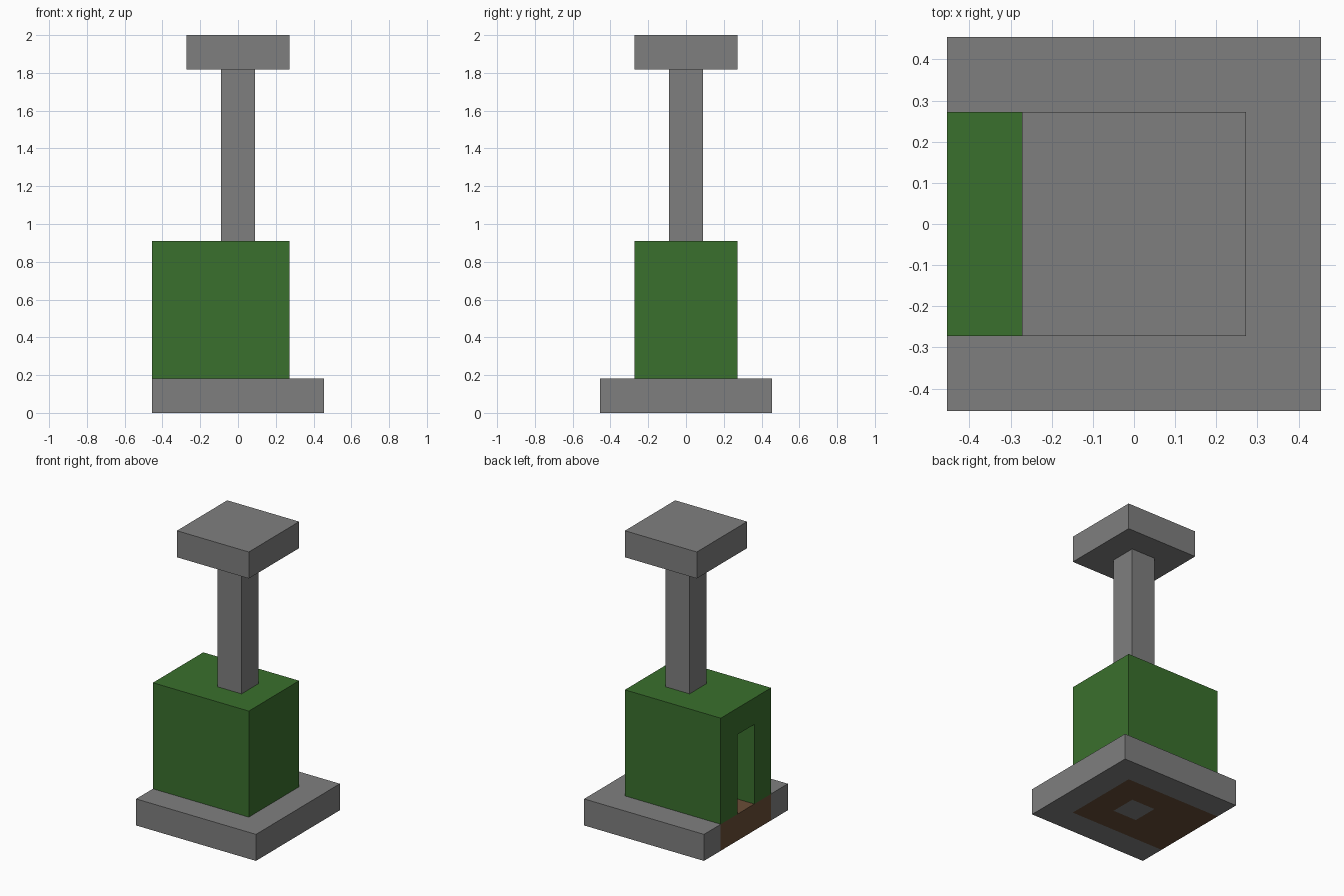
import bpy
import bmesh

cube = bpy.data.objects.get("Cube")
if cube:
    bpy.data.objects.remove(cube, do_unlink=True)

U = 2 / 22  # one building block


def material(name, color):
    mat = bpy.data.materials.new(name)
    mat.use_nodes = True
    rgba = (*color, 1)
    mat.diffuse_color = rgba
    mat.node_tree.nodes["Principled BSDF"].inputs["Base Color"].default_value = rgba
    return mat


def prism(name, outline, z0, z1, mat=None):
    """Extrude a plan outline, in blocks, from z0 to z1."""
    bm = bmesh.new()
    face = bm.faces.new([bm.verts.new((x * U, y * U, z0 * U)) for x, y in outline])
    new = bmesh.ops.extrude_face_region(bm, geom=[face])["geom"]
    top = [v for v in new if isinstance(v, bmesh.types.BMVert)]
    bmesh.ops.translate(bm, verts=top, vec=(0, 0, (z1 - z0) * U))
    bmesh.ops.recalc_face_normals(bm, faces=bm.faces)
    mesh = bpy.data.meshes.new(name)
    bm.to_mesh(mesh)
    bm.free()
    obj = bpy.data.objects.new(name, mesh)
    bpy.context.collection.objects.link(obj)
    if mat:
        mesh.materials.append(mat)
    return obj


def rect(x0, x1, half):
    return [(x0, -half), (x1, -half), (x1, half), (x0, half)]


def cut(obj, outline, z0, z1):
    cutter = prism(obj.name + "_cutter", outline, z0, z1)
    cutter.hide_render = True
    cutter.hide_set(True)
    cutter.display_type = 'WIRE'
    mod = obj.modifiers.new("opening", 'BOOLEAN')
    mod.operation = 'DIFFERENCE'
    mod.solver = 'EXACT'
    mod.object = cutter


grey = material("stone grey", (0.212, 0.212, 0.212))
green = material("leaf green", (0.042, 0.162, 0.026))
brown = material("earth brown", (0.141, 0.074, 0.038))

# Stone border, open on the doorway side
border = rect(-5, 5, 5) + [(-5, 3), (3, 3), (3, -3), (-5, -3)]
prism("base_border", border, 0, 2, grey)

# Earth floor with a hole for the pillar
floor = prism("floor", rect(-5, 3, 3), 0, 2, brown)
cut(floor, rect(-1, 1, 1), -1, 3)

# Green body with a passage leading in to the pillar
body = prism("body", rect(-5, 3, 3), 2, 10, green)
cut(body, rect(-6, 1, 1), 2 - 1, 8)

# Pillar and its cap
prism("pillar", rect(-1, 1, 1), 0, 20, grey)
prism("cap", rect(-3, 3, 3), 20, 22, grey)
